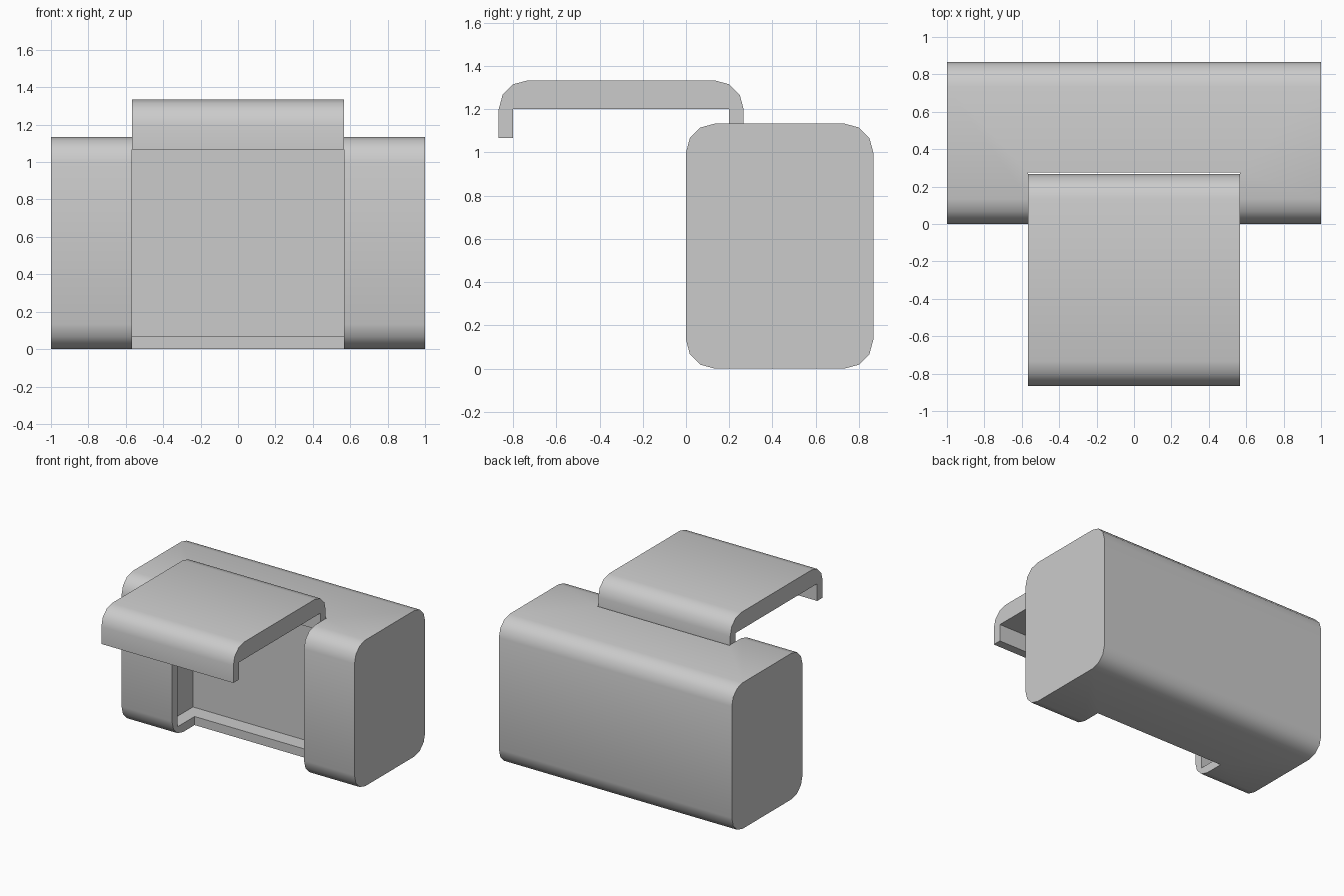
import bpy, bmesh, math

U = 1 / 15          # wall thickness, the base unit of the design
GAP = 0.01          # clearance behind the lid

cube = bpy.data.objects.get("Cube")
if cube:
    bpy.data.objects.remove(cube)

grey = bpy.data.materials.new("plain grey")
grey.use_nodes = True
grey.diffuse_color = (0.6, 0.6, 0.6, 1)
grey.node_tree.nodes["Principled BSDF"].inputs["Base Color"].default_value = grey.diffuse_color


def arc(cy, cz, start, radius=2 * U, steps=3):
    """Quarter-round corner, counter-clockwise from the start angle."""
    angles = [math.radians(start + 90 * i / steps) for i in range(steps + 1)]
    return [(cy + radius * math.cos(a), cz + radius * math.sin(a)) for a in angles]


def extrude(name, profile, half_width):
    """Extrude a y-z profile symmetrically along x."""
    bm = bmesh.new()
    face = bm.faces.new([bm.verts.new((-half_width, y, z)) for y, z in profile])
    new = bmesh.ops.extrude_face_region(bm, geom=[face])["geom"]
    verts = [g for g in new if isinstance(g, bmesh.types.BMVert)]
    bmesh.ops.translate(bm, verts=verts, vec=(2 * half_width, 0, 0))
    bmesh.ops.recalc_face_normals(bm, faces=bm.faces)
    mesh = bpy.data.meshes.new(name)
    bm.to_mesh(mesh)
    bm.free()
    mesh.materials.append(grey)
    obj = bpy.data.objects.new(name, mesh)
    bpy.context.collection.objects.link(obj)
    return obj


def box(name, half_width, y0, y1, z0, z1):
    return extrude(name, [(y0, z0), (y1, z0), (y1, z1), (y0, z1)], half_width)


def select_only(obj):
    bpy.ops.object.select_all(action='DESELECT')
    obj.select_set(True)
    bpy.context.view_layer.objects.active = obj


def cut(obj, cutter):
    mod = obj.modifiers.new("cut", 'BOOLEAN')
    mod.operation, mod.solver, mod.object = 'DIFFERENCE', 'EXACT', cutter
    select_only(obj)
    bpy.ops.object.modifier_apply(modifier=mod.name)
    bpy.data.objects.remove(cutter)


# Housing: long block with rounded long edges
depth, height = 13 * U, 17 * U
near, far, low, high = 2 * U, depth - 2 * U, 2 * U, height - 2 * U
housing = extrude("housing", arc(far, high, 0) + arc(near, high, 90)
                  + arc(near, low, 180) + arc(far, low, 270), 15 * U)

# Front notch open at top and bottom, and a wider pocket inside it
cut(housing, box("notch_cutter", 8.5 * U, -U, 4 * U + GAP, -U, height + U))
cut(housing, box("pocket_cutter", 10 * U, U, 6 * U, U, height - U))

# Lid: C-shaped cover lifted above the notch
front, back, top = -13 * U, 4 * U, 20 * U
foot, under = top - 4 * U, top - 2 * U
lid = extrude("lid", [(back, foot)] + arc(back - 2 * U, under, 0)
              + arc(front + 2 * U, under, 90)
              + [(front, foot), (front + U, foot), (front + U, under),
                 (back - U, under), (back - U, foot)], 8.5 * U)

for obj in (housing, lid):
    select_only(obj)
    bpy.ops.object.shade_smooth_by_angle(angle=math.radians(40))
